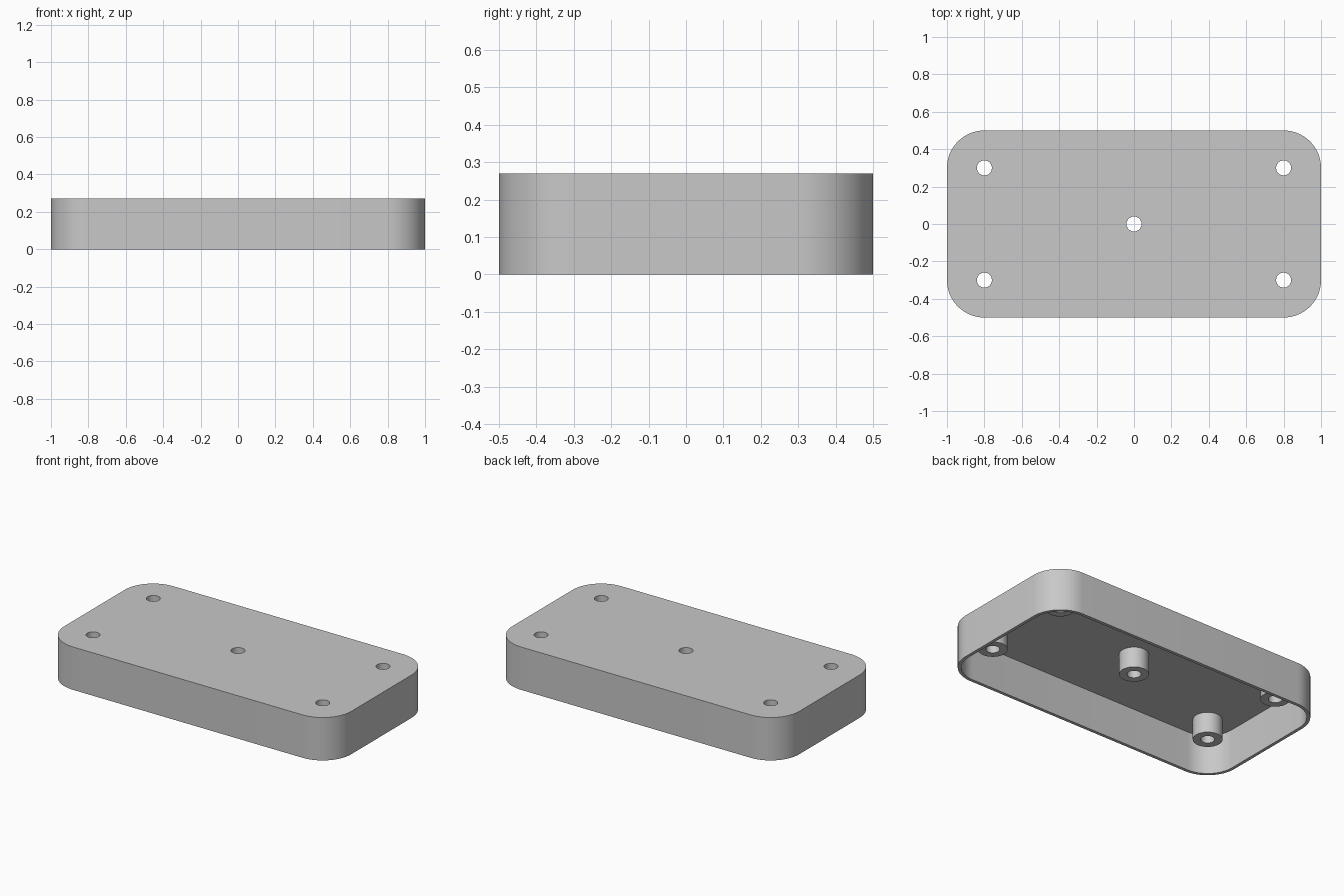
import bpy
import bmesh
from math import cos, sin, pi

LENGTH, WIDTH, HEIGHT = 2.0, 1.0, 0.27
CORNER, WALL = 0.2, 0.02
BOSS_RADIUS, BOSS_BOTTOM, HOLE_RADIUS = 0.085, 0.12, 0.04
CENTRES = [(0, 0)] + [(sx * 0.8, sy * 0.3) for sx in (-1, 1) for sy in (-1, 1)]

cube = bpy.data.objects.get("Cube")
if cube:
    bpy.data.objects.remove(cube, do_unlink=True)

grey = bpy.data.materials.new("light_grey")
grey.use_nodes = True
colour = (0.58, 0.58, 0.58, 1)
grey.diffuse_color = colour
grey.node_tree.nodes["Principled BSDF"].inputs["Base Color"].default_value = colour


def rounded_rectangle(length, width, radius, steps=16):
    """Outline running counter-clockwise, one arc per corner."""
    points = []
    for quarter, (sx, sy) in enumerate([(1, 1), (-1, 1), (-1, -1), (1, -1)]):
        for i in range(steps + 1):
            a = (quarter + i / steps) * pi / 2
            points.append((sx * (length / 2 - radius) + radius * cos(a),
                           sy * (width / 2 - radius) + radius * sin(a)))
    return points


def circle(radius, centre, steps=48):
    return [(centre[0] + radius * cos(2 * pi * i / steps),
             centre[1] + radius * sin(2 * pi * i / steps)) for i in range(steps)]


def prisms(name, outlines, bottom, top):
    """One object holding an upright prism for each outline."""
    bm = bmesh.new()
    for outline in outlines:
        face = bm.faces.new([bm.verts.new((x, y, bottom)) for x, y in outline])
        extruded = bmesh.ops.extrude_face_region(bm, geom=[face], use_keep_orig=True)
        verts = [v for v in extruded["geom"] if isinstance(v, bmesh.types.BMVert)]
        bmesh.ops.translate(bm, vec=(0, 0, top - bottom), verts=verts)
    bmesh.ops.recalc_face_normals(bm, faces=bm.faces)
    mesh = bpy.data.meshes.new(name)
    bm.to_mesh(mesh)
    bm.free()
    mesh.materials.append(grey)
    obj = bpy.data.objects.new(name, mesh)
    bpy.context.collection.objects.link(obj)
    return obj


def combine(target, tool, operation):
    """Apply a boolean and discard its helper object."""
    tool.hide_render = True
    mod = target.modifiers.new(tool.name, "BOOLEAN")
    mod.operation, mod.object, mod.solver = operation, tool, "EXACT"
    bpy.ops.object.select_all(action="DESELECT")
    target.select_set(True)
    bpy.context.view_layer.objects.active = target
    bpy.ops.object.modifier_apply(modifier=mod.name)
    bpy.data.objects.remove(tool, do_unlink=True)


# Outer body with rounded corners
cover = prisms("enclosure_cover", [rounded_rectangle(LENGTH, WIDTH, CORNER)], 0, HEIGHT)

# Open underside
pocket = prisms("pocket_cutter", [rounded_rectangle(
    LENGTH - 2 * WALL, WIDTH - 2 * WALL, CORNER - WALL)], -0.1, HEIGHT - WALL)
combine(cover, pocket, "DIFFERENCE")

# Screw bosses hanging from the top plate
bosses = prisms("screw_bosses", [circle(BOSS_RADIUS, c) for c in CENTRES],
                BOSS_BOTTOM, HEIGHT - WALL / 2)
combine(cover, bosses, "UNION")

# Screw holes through plate and bosses
holes = prisms("hole_cutters", [circle(HOLE_RADIUS, c) for c in CENTRES], -0.1, HEIGHT + 0.1)
combine(cover, holes, "DIFFERENCE")

bpy.ops.object.shade_smooth_by_angle()
